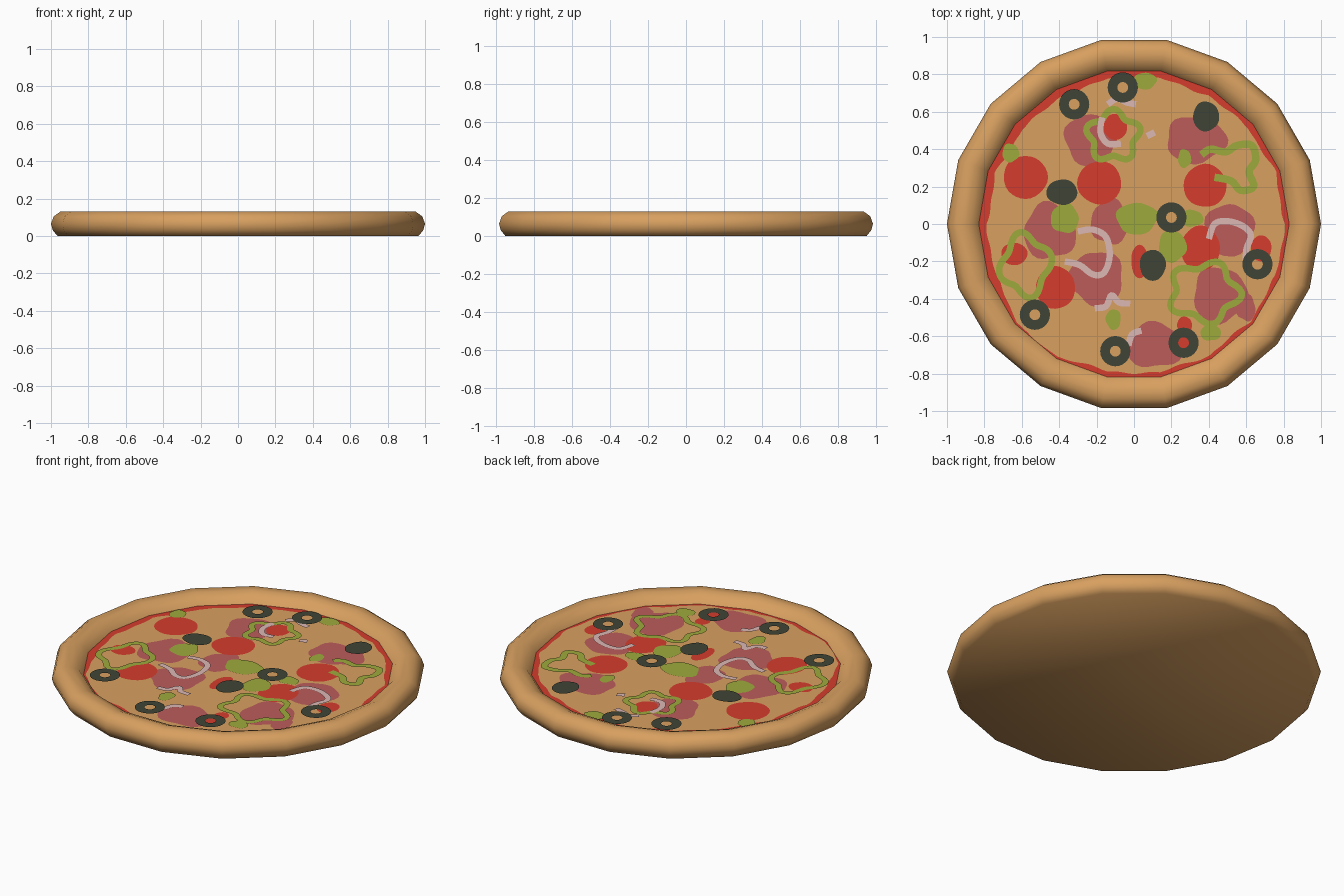
import bpy, bmesh, math
from mathutils import Vector

if "Cube" in bpy.data.objects:
    bpy.data.objects.remove(bpy.data.objects["Cube"])

N = 18
Z = 0.08          # height of the sauce surface
R = 0.83          # corner radius of the sauce disc


def material(name, rgb):
    m = bpy.data.materials.new(name)
    lin = [(c / 255 / 12.92) if c < 11 else ((c / 255 + 0.055) / 1.055) ** 2.4 for c in rgb]
    m.diffuse_color = (*lin, 1)
    m.use_nodes = True
    m.node_tree.nodes["Principled BSDF"].inputs["Base Color"].default_value = m.diffuse_color
    return m


DOUGH = material("baked dough", (216, 160, 96))
RED = material("tomato red", (214, 60, 46))
HAM = material("ham pink", (188, 92, 90))
GREEN = material("pepper green", (158, 170, 60))
ONION = material("onion pale pink", (220, 184, 180))
OLIVE = material("olive black", (62, 68, 54))


def finish(name, bm, mat, smooth=False):
    me = bpy.data.meshes.new(name)
    bm.normal_update()
    for f in bm.faces:
        f.smooth = smooth
    bm.to_mesh(me)
    bm.free()
    me.materials.append(mat)
    ob = bpy.data.objects.new(name, me)
    bpy.context.collection.objects.link(ob)
    return ob


def fan(bm, pts, c, z):
    """Flat star-shaped plate around centre c."""
    mid = bm.verts.new((c[0], c[1], z))
    vs = [bm.verts.new((p[0], p[1], z)) for p in pts]
    for i in range(len(vs)):
        bm.faces.new((mid, vs[i], vs[(i + 1) % len(vs)]))


def blob(bm, x, y, rx, ry, z, wob=0.0, ph=0.0, n=28):
    pts = []
    for i in range(n):
        a = 2 * math.pi * i / n
        k = 1 + wob * (math.sin(3 * a + ph) + 0.7 * math.sin(5 * a + 2 * ph))
        pts.append((x + rx * k * math.cos(a), y + ry * k * math.sin(a)))
    fan(bm, pts, (x, y), z)


def ribbon(bm, pts, w, z, closed=False, steps=5):
    """Flat strip of width w along a smoothed path."""
    P = [Vector(p) for p in pts]
    n = len(P)
    get = (lambda i: P[i % n]) if closed else (lambda i: P[max(0, min(n - 1, i))])
    path = []
    for i in range(n if closed else n - 1):
        a, b, c, d = (get(i + k) for k in (-1, 0, 1, 2))
        for s in range(steps):
            t = s / steps
            path.append(0.5 * (2 * b + (c - a) * t + (2 * a - 5 * b + 4 * c - d) * t * t
                               + (3 * b - a - 3 * c + d) * t ** 3))
    if not closed:
        path.append(P[-1])
    m = len(path)
    rows = []
    for i, p in enumerate(path):
        q0 = path[(i - 1) % m] if closed else path[max(0, i - 1)]
        q1 = path[(i + 1) % m] if closed else path[min(m - 1, i + 1)]
        t = (q1 - q0).normalized()
        s = Vector((-t.y, t.x)) * w / 2
        rows.append([bm.verts.new((*(p + s), z)), bm.verts.new((*(p - s), z))])
    for i in range(m if closed else m - 1):
        a, b = rows[i], rows[(i + 1) % m]
        bm.faces.new((a[0], a[1], b[1], b[0]))


# Crust: lathed 18-sided rim with a flat base
profile = [(0.965, 0), (0.99, 0.03), (1.0, 0.065), (0.985, 0.105), (0.95, 0.13),
           (0.90, 0.13), (0.855, 0.112), (R, Z)]
bm = bmesh.new()
rings = [[bm.verts.new((r * math.cos(2 * math.pi * i / N), r * math.sin(2 * math.pi * i / N), z))
          for i in range(N)] for r, z in profile]
for lo, hi in zip(rings, rings[1:]):
    for i in range(N):
        j = (i + 1) % N
        bm.faces.new((lo[i], lo[j], hi[j], hi[i]))
bm.faces.new(rings[0][::-1])
finish("crust", bm, DOUGH, True)

# Sauce disc
bm = bmesh.new()
fan(bm, [(R * math.cos(2 * math.pi * i / N), R * math.sin(2 * math.pi * i / N)) for i in range(N)], (0, 0), Z)
finish("sauce", bm, RED)

# Cheese: wavy edge, reaching the crust at the lower left
bm = bmesh.new()
pts = []
for d in range(0, 360, 2):
    edge = R * math.cos(math.radians(10)) / math.cos(math.radians(d % 20 - 10))
    gap = 0.032 + 0.012 * math.cos(math.radians(d - 140)) \
        + 0.005 * math.sin(math.radians(13 * d)) + 0.004 * math.sin(math.radians(29 * d))
    gap *= min(1, abs(d - 230) / 25)
    r = edge - max(gap, 0.001)
    pts.append((r * math.cos(math.radians(d)), r * math.sin(math.radians(d))))
fan(bm, pts, (0, 0), Z + 0.0015)
finish("cheese", bm, DOUGH)

# Ham pieces
bm = bmesh.new()
for i, (x, y, rx, ry) in enumerate([
        (-.23, .45, .14, .14), (.33, .45, .16, .125), (-.45, -.04, .14, .15), (-.13, .01, .10, .12),
        (-.20, -.29, .145, .145), (.51, -.03, .13, .14), (.46, -.38, .145, .15), (.11, -.65, .155, .12),
        (.60, -.45, .05, .07)]):
    blob(bm, x, y, rx, ry, Z + 0.003, 0.07, i * 1.3)
finish("ham_pieces", bm, HAM)

# Tomato slices and scraps
bm = bmesh.new()
for x, y, rx, ry in [
        (-.58, .25, .118, .115), (-.185, .22, .118, .115), (.38, .205, .115, .115), (.355, -.13, .105, .12),
        (-.42, -.34, .105, .115), (-.64, -.16, .07, .06), (-.10, .52, .065, .07), (.03, -.20, .045, .09),
        (.27, -.54, .04, .045), (.68, -.13, .055, .07), (.26, -.64, .04, .04)]:
    blob(bm, x, y, rx, ry, Z + 0.0045, 0.015, x * 9)
finish("tomato_slices", bm, RED)

# Pepper pieces and wavy pepper rings
bm = bmesh.new()
for x, y, rx, ry in [
        (-.37, .03, .075, .08), (.015, .03, .11, .085), (.31, .03, .06, .045), (.205, -.12, .075, .085),
        (-.11, -.51, .04, .055), (.06, .765, .06, .045), (-.66, .38, .045, .05), (.41, -.58, .055, .045),
        (.27, .35, .035, .05)]:
    blob(bm, x, y, rx, ry, Z + 0.006, 0.05, x * 7)
finish("pepper_pieces", bm, GREEN)

bm = bmesh.new()
for x, y, rx, ry, lobes, ph in [(-.11, .47, .13, .125, 5, 0), (-.58, -.22, .125, .155, 4, .6),
                                (.375, -.365, .175, .15, 5, 2)]:
    path = []
    for i in range(30):
        a = 2 * math.pi * i / 30
        k = 1 + 0.16 * math.sin(lobes * a + ph)
        path.append((x + rx * k * math.cos(a), y + ry * k * math.sin(a)))
    ribbon(bm, path, 0.035, Z + 0.0075, True, 2)
ribbon(bm, [(.36, .37), (.41, .40), (.49, .385), (.55, .42), (.63, .42), (.65, .34), (.615, .28),
            (.64, .20), (.57, .18), (.52, .23), (.43, .25)], 0.04, Z + 0.0075)
finish("pepper_rings", bm, GREEN)

# Onion strips
bm = bmesh.new()
for path in [
        [(-.30, -.04), (-.22, -.03), (-.15, -.07), (-.13, -.17), (-.16, -.26), (-.22, -.27), (-.29, -.22), (-.37, -.20)],
        [(-.21, -.45), (-.15, -.44), (-.12, -.38), (-.08, -.42), (-.02, -.425)],
        [(.40, -.08), (.43, 0), (.50, .015), (.58, -.01), (.625, -.06), (.60, -.14), (.60, -.24)],
        [(-.14, .64), (-.09, .67), (-.04, .65), (.01, .64)],
        [(-.17, .57), (-.18, .49), (-.14, .43), (-.07, .43)],
        [(-.03, -.65), (-.01, -.59), (.04, -.57)],
        [(.07, .47), (.11, .49)]]:
    ribbon(bm, path, 0.034, Z + 0.0085)
finish("onion_strips", bm, ONION)

# Olive rings and whole olive slices
bm = bmesh.new()
for x, y in [(-.32, .64), (-.06, .73), (.20, .035), (.66, -.215), (-.53, -.485), (-.10, -.68), (.265, -.635)]:
    ribbon(bm, [(x + .055 * math.cos(a * math.pi / 6), y + .055 * math.sin(a * math.pi / 6))
                for a in range(12)], 0.052, Z + 0.0095, True, 2)
for x, y, rx, ry in [(.385, .575, .07, .08), (-.385, .17, .083, .068), (.10, -.22, .07, .083)]:
    blob(bm, x, y, rx, ry, Z + 0.0095, 0.02, x * 5)
finish("olive_slices", bm, OLIVE)
